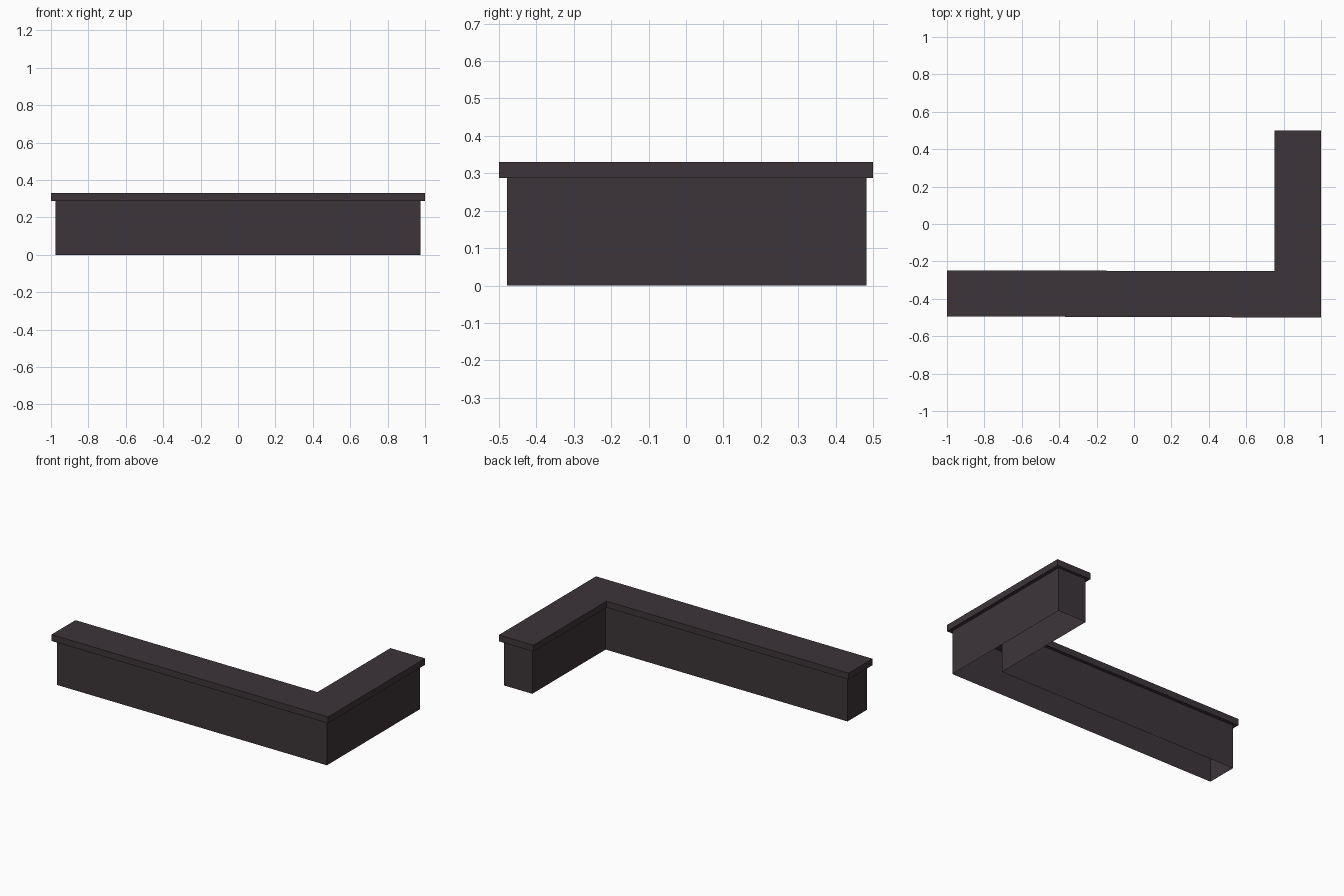
import bpy, bmesh

if "Cube" in bpy.data.objects:
    bpy.data.objects.remove(bpy.data.objects["Cube"])

mat = bpy.data.materials.new("dark plum grey")
mat.diffuse_color = (0.046, 0.035, 0.041, 1.0)
mat.use_nodes = True
mat.node_tree.nodes["Principled BSDF"].inputs["Base Color"].default_value = mat.diffuse_color

# L-shaped outlines seen from above, counter-clockwise
CAP = [(-1, -0.494), (1, -0.5), (1, 0.5), (0.75, 0.5), (0.75, -0.252), (-1, -0.248)]
BODY = [(-0.977, -0.473), (0.977, -0.479), (0.977, 0.482),
        (0.772, 0.482), (0.772, -0.274), (-0.977, -0.27)]


def l_prism(name, outline, z0, z1, closed):
    """Extrude an outline into walls; closed adds top and bottom faces."""
    bm = bmesh.new()
    low = [bm.verts.new((x, y, z0)) for x, y in outline]
    high = [bm.verts.new((x, y, z1)) for x, y in outline]
    n = len(outline)
    for i in range(n):
        j = (i + 1) % n
        bm.faces.new((low[i], low[j], high[j], high[i]))
    if closed:
        bm.faces.new(high)
        bm.faces.new(low[::-1])
    mesh = bpy.data.meshes.new(name)
    bm.to_mesh(mesh)
    bm.free()
    mesh.materials.append(mat)
    obj = bpy.data.objects.new(name, mesh)
    bpy.context.collection.objects.link(obj)
    return obj


# Hollow wall, open underneath
l_prism("wall_body", BODY, 0, 0.288, False)
# Overhanging coping slab on top
l_prism("wall_coping", CAP, 0.288, 0.33, True)
